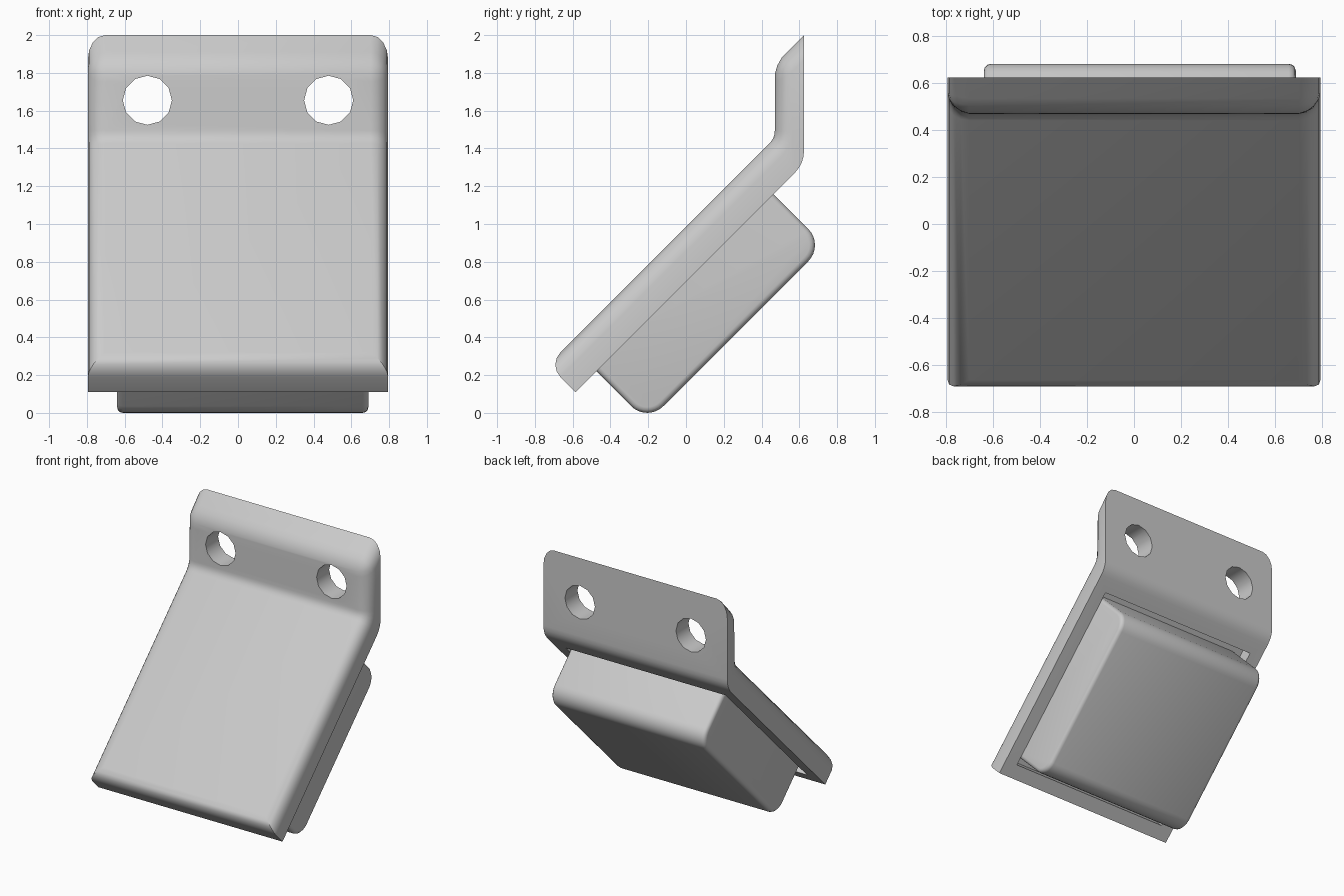
import bpy, bmesh, math
from mathutils import Vector

if "Cube" in bpy.data.objects:
    bpy.data.objects.remove(bpy.data.objects["Cube"], do_unlink=True)

R2 = math.sqrt(2)
HALF_W = 0.795      # half width of the plate
BACK_N = -0.491     # depth of the sloped back plane

grey = bpy.data.materials.new("light_grey")
grey.use_nodes = True
grey.diffuse_color = (0.6, 0.6, 0.6, 1)
grey.node_tree.nodes["Principled BSDF"].inputs["Base Color"].default_value = (0.6, 0.6, 0.6, 1)


def slope(u, n):
    """Slope coordinates (along, outward at the back) to (y, z)."""
    return Vector(((u + n) / R2, (u - n) / R2))


def rounded(before, corner, after, dist, steps=4):
    """Points of a smooth bend around a corner."""
    b, c, a = Vector(before), Vector(corner), Vector(after)
    p, q = c + (b - c).normalized() * dist, c + (a - c).normalized() * dist
    ts = [i / steps for i in range(steps + 1)]
    return [p * (1 - t) ** 2 + c * 2 * t * (1 - t) + q * t * t for t in ts]


def extrude_profile(points, x0, x1):
    """Solid from a (y, z) profile; returns the mesh and both vertex rings."""
    bm = bmesh.new()
    rings = [[bm.verts.new((x, p[0], p[1])) for p in points] for x in (x0, x1)]
    n = len(points)
    bm.faces.new(rings[0])
    bm.faces.new(rings[1][::-1])
    for i in range(n):
        j = (i + 1) % n
        bm.faces.new((rings[0][i], rings[1][i], rings[1][j], rings[0][j]))
    bmesh.ops.recalc_face_normals(bm, faces=bm.faces)
    return bm, rings


def bevel(bm, edges, offset, segments):
    bmesh.ops.bevel(bm, geom=edges, offset=offset, offset_type='OFFSET',
                    segments=segments, profile=0.5, affect='EDGES', clamp_overlap=True)


def finish(bm, name):
    bmesh.ops.recalc_face_normals(bm, faces=bm.faces)
    me = bpy.data.meshes.new(name)
    bm.to_mesh(me)
    bm.free()
    ob = bpy.data.objects.new(name, me)
    me.materials.append(grey)
    bpy.context.collection.objects.link(ob)
    return ob


def activate(ob):
    bpy.ops.object.select_all(action='DESELECT')
    ob.select_set(True)
    bpy.context.view_layer.objects.active = ob


def cut(target, cutter):
    activate(target)
    mod = target.modifiers.new("cut", 'BOOLEAN')
    mod.operation, mod.solver, mod.object = 'DIFFERENCE', 'EXACT', cutter
    bpy.ops.object.modifier_apply(modifier=mod.name)
    bpy.data.objects.remove(cutter, do_unlink=True)


def smooth(ob):
    activate(ob)
    bpy.ops.object.shade_smooth_by_angle(angle=math.radians(32))


# Bent plate: sloped panel with an upright mounting flange
low_back, low_front = (-0.585, 0.11), (-0.73, 0.255)
top_front, top_back = (0.47, 1.845), (0.625, 2.0)
front_bend = rounded(low_front, (0.47, 1.455), top_front, 0.04)
back_bend = rounded(top_back, (0.625, 1.32), low_back, 0.07)
profile = [low_back, low_front, *front_bend, top_front, top_back, *back_bend]
bm, rings = extrude_profile(profile, -HALF_W, HALF_W)
last = 2 + len(front_bend)          # index of the top front corner
edges = [bm.edges.get((rings[0][i], rings[1][i])) for i in (1, last)]
for ring in rings:                  # front side edges and the top corners
    edges += [bm.edges.get((ring[i], ring[i + 1])) for i in range(1, last + 1)]
bevel(bm, edges, 0.1, 4)
plate = finish(bm, "mounting_plate")

# Shallow recess in the back of the panel
pocket = [slope(u, n) for u, n in
          ((-0.23, -0.59), (1.196, -0.59), (1.196, -0.4), (-0.23, -0.4))]
bm, _ = extrude_profile(pocket, -0.69, 0.69)
cut(plate, finish(bm, "recess_cutter"))

# Two screw holes through the flange
for side in (-1, 1):
    bpy.ops.mesh.primitive_cylinder_add(vertices=12, radius=0.13, depth=0.6,
                                        location=(side * 0.48, 0.55, 1.655),
                                        rotation=(math.pi / 2, 0, 0))
    cut(plate, bpy.context.object)
smooth(plate)

# Block seated in the recess, rounded on its outer edges
lo, hi, out = -0.18, 1.146, -0.11
base = [slope(lo, -0.59), slope(hi, -0.59)]
far = [slope(hi, out), slope(lo, out)]
block_profile = [*base,
                 *rounded(base[1], far[0], far[1], 0.12, 8),
                 *rounded(far[0], far[1], base[0], 0.12, 8)]
# true circular fillets in place of the parabolic bends
for k, (u_c, start) in enumerate(((hi - 0.12, 0), (lo + 0.12, math.pi / 2))):
    for i in range(9):
        a = start + i / 8 * math.pi / 2
        block_profile[2 + 9 * k + i] = slope(u_c + 0.12 * math.cos(a),
                                             out - 0.12 + 0.12 * math.sin(a))
bm, rings = extrude_profile(block_profile, -0.64, 0.69)
count = len(block_profile)
edges = [bm.edges.get((ring[i], ring[(i + 1) % count]))
         for ring in rings for i in range(1, count)]
bevel(bm, edges, 0.03, 3)
block = finish(bm, "back_block")
smooth(block)
